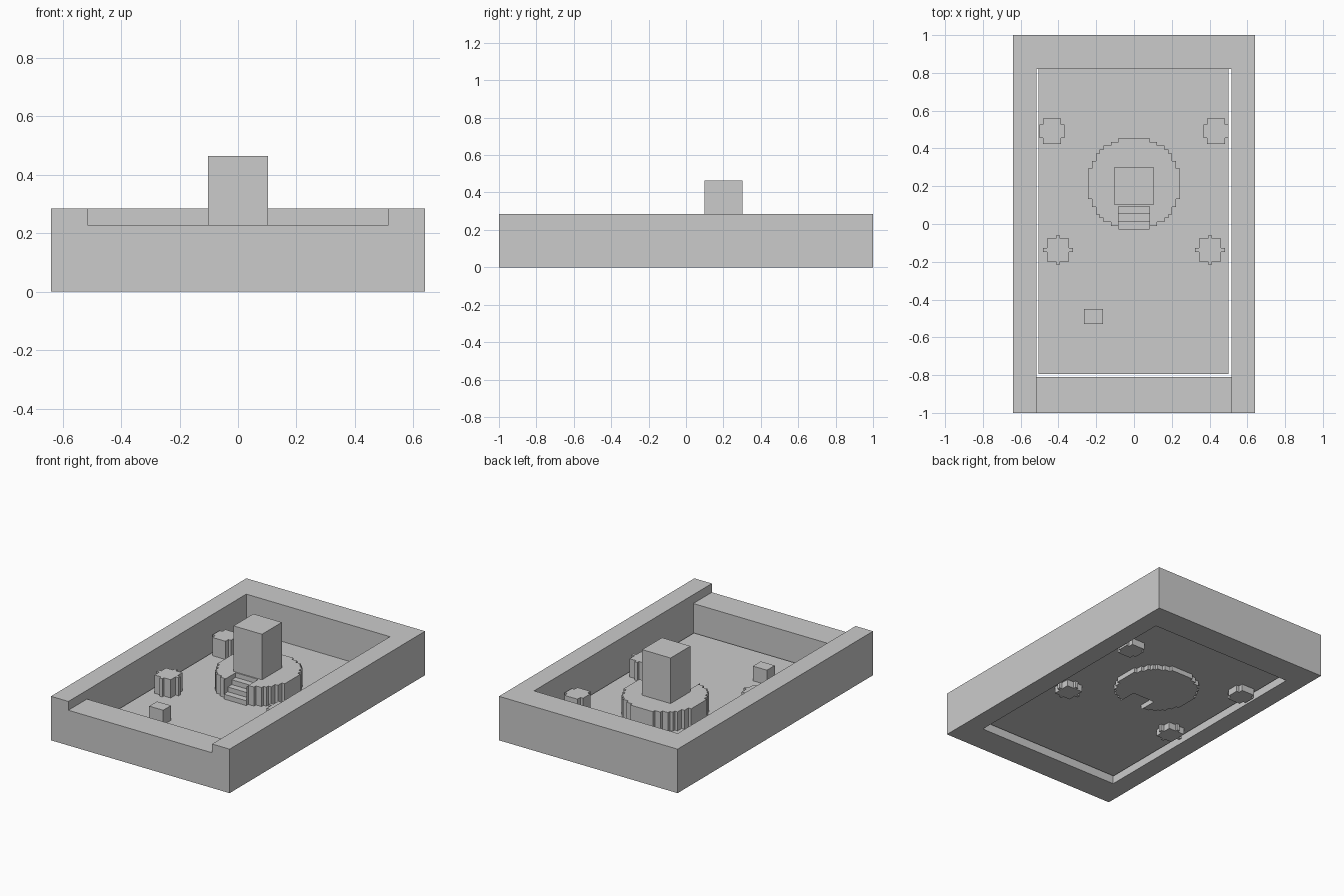
import bpy, bmesh, math

if "Cube" in bpy.data.objects:
    bpy.data.objects.remove(bpy.data.objects["Cube"])


def prism(name, pts, z0, z1):
    """Vertical prism from a closed outline."""
    bm = bmesh.new()
    base = bm.faces.new([bm.verts.new((x, y, z0)) for x, y in pts])
    ext = bmesh.ops.extrude_face_region(bm, geom=[base], use_keep_orig=True)
    for v in ext["geom"]:
        if isinstance(v, bmesh.types.BMVert):
            v.co.z = z1
    bmesh.ops.recalc_face_normals(bm, faces=bm.faces)
    me = bpy.data.meshes.new(name)
    bm.to_mesh(me)
    bm.free()
    ob = bpy.data.objects.new(name, me)
    bpy.context.collection.objects.link(ob)
    return ob


def box(name, x0, x1, y0, y1, z0, z1):
    return prism(name, [(x0, y0), (x1, y0), (x1, y1), (x0, y1)], z0, z1)


def four_fold(quad, cx, cy):
    """Mirror a quarter outline (top to right side) into a full outline."""
    right = quad + [(x, -y) for x, y in reversed(quad)]
    full = right + [(-x, y) for x, y in reversed(right)]
    pts = []
    for x, y in full:
        p = (cx + x, cy + y)
        if not pts or math.dist(p, pts[-1]) > 1e-5:
            pts.append(p)
    return pts


FLOOR = 0.047
WALL = 0.285

# Surrounding walls: back and sides in one piece, lower sill at the front
prism("outer_wall", [(-0.64, -1), (-0.515, -1), (-0.515, 0.82), (0.515, 0.82),
                     (0.515, -1), (0.64, -1), (0.64, 1), (-0.64, 1)], 0, WALL)
box("front_sill", -0.515, 0.515, -1, -0.81, 0, 0.228)

# Thin raised floor
box("floor", -0.505, 0.5, -0.795, 0.82, FLOOR - 0.004, FLOOR)

# Round stepped-edge platform with a notch for the stairs
s, r, cy = 0.0202, 12.15, 0.2125
quad = []
for i in range(12):
    h = round(math.sqrt(r * r - (i + 0.5) ** 2))
    if quad and abs(quad[-1][1] - h * s) < 1e-6:
        quad.pop()
    elif not quad:
        quad.append((0, h * s))
    else:
        quad.append((i * s, h * s))
    quad.append(((i + 1) * s, h * s))
quad = quad[1:] if quad[0][0] == 0 else quad
outline = four_fold(quad, 0, cy)
n = len(quad)
# the notch sits between the lower right and lower left corners
w = quad[0][0]
outline[2 * n:2 * n] = []
low = min(p[1] for p in outline)
k = max(i for i, p in enumerate(outline) if abs(p[1] - low) < 1e-6 and p[0] > 0)
outline[k + 1:k + 1] = [(w, 0.092), (-w, 0.092)]
prism("platform", outline, 0.012, 0.17)

# Three stairs up to the platform
for i, top in enumerate((0.078, 0.109, 0.14)):
    y0 = low + i * 0.0408
    box(f"stair_{i + 1}", -w, w, y0, y0 + 0.0408, FLOOR - 0.004, top)

# Central pedestal block
box("pedestal", -0.102, 0.102, 0.1, 0.303, 0.165, 0.465)

# Pillars, mirrored left and right
front = [(0.01, 0.077), (0.01, 0.06), (0.058, 0.06), (0.058, 0.01), (0.08, 0.01)]
back = [(0.047, 0.067), (0.047, 0.037), (0.066, 0.037)]
for side, label in ((-1, "left"), (1, "right")):
    prism(f"front_pillar_{label}", four_fold(front, side * 0.402, -0.138), 0, 0.165)
    prism(f"back_pillar_{label}", four_fold(back, side * 0.434, 0.491), 0, 0.165)

# Small crate near the entrance
box("crate", -0.265, -0.165, -0.53, -0.45, FLOOR - 0.002, 0.142)
